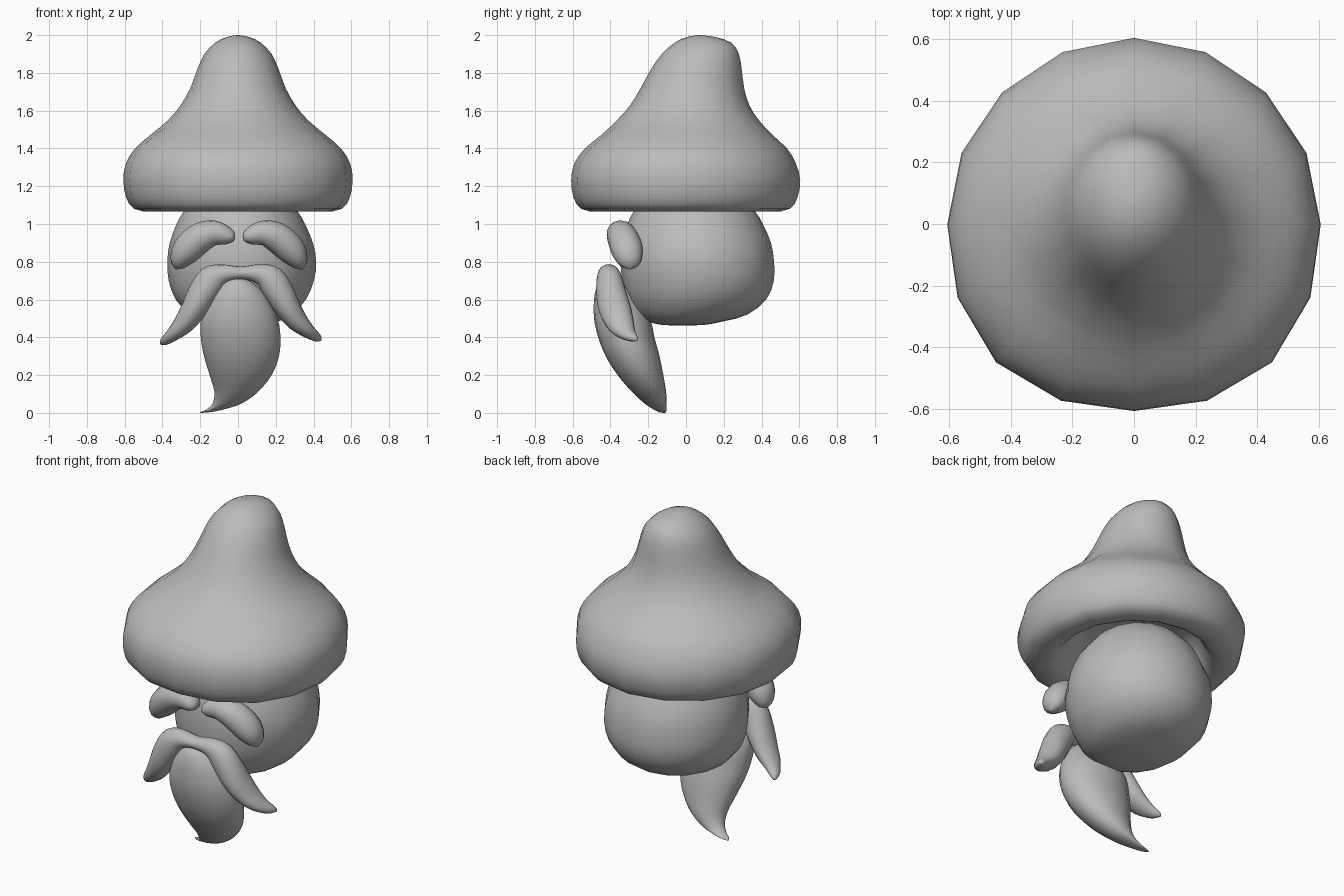
import bpy, bmesh, math
from mathutils import Vector

grey = bpy.data.materials.new("plain grey")
grey.diffuse_color = (0.5, 0.5, 0.5, 1)


def refine(keys, steps):
    """Catmull-Rom interpolation through rows of numbers."""
    out = []
    for i in range(len(keys) - 1):
        a, b, c, d = (keys[max(i - 1, 0)], keys[i], keys[i + 1],
                      keys[min(i + 2, len(keys) - 1)])
        for s in range(steps):
            t = s / steps
            out.append([0.5 * (2 * q + (r - p) * t + (2 * p - 5 * q + 4 * r - w) * t * t
                               + (3 * q - p - 3 * r + w) * t ** 3)
                        for p, q, r, w in zip(a, b, c, d)])
    return out + [list(keys[-1])]


def loft(name, rings, sides):
    """Skin elliptical rings given as (centre, axis u, axis v)."""
    bm = bmesh.new()
    loops = []
    for c, u, v in rings:
        loops.append([bm.verts.new(c + u * math.cos(2 * math.pi * k / sides)
                                   + v * math.sin(2 * math.pi * k / sides))
                      for k in range(sides)])
    for a, b in zip(loops, loops[1:]):
        for k in range(sides):
            j = (k + 1) % sides
            bm.faces.new((a[k], a[j], b[j], b[k]))
    bm.faces.new(loops[0])
    bm.faces.new(loops[-1])
    bmesh.ops.recalc_face_normals(bm, faces=bm.faces)
    for f in bm.faces:
        f.smooth = True
    mesh = bpy.data.meshes.new(name)
    bm.to_mesh(mesh)
    bm.free()
    mesh.materials.append(grey)
    obj = bpy.data.objects.new(name, mesh)
    bpy.context.collection.objects.link(obj)
    return obj


def stack(name, rows, sides, steps=2):
    """Horizontal rings from rows of z, x min, x max, y min, y max."""
    rings = []
    for z, x0, x1, y0, y1 in refine(rows, steps):
        rings.append((Vector(((x0 + x1) / 2, (y0 + y1) / 2, z)),
                      Vector(((x1 - x0) / 2, 0, 0)), Vector((0, (y1 - y0) / 2, 0))))
    return loft(name, rings, sides)


def tube(name, rows, sides=14, steps=3):
    """Rings along a path: x, y, z, radius in the front plane, depth radius."""
    pts = refine(rows, steps)
    rings = []
    for i, (x, y, z, r, d) in enumerate(pts):
        p, q = pts[max(i - 1, 0)], pts[min(i + 1, len(pts) - 1)]
        t = Vector((q[0] - p[0], 0, q[2] - p[2])).normalized()
        rings.append((Vector((x, y, z)), Vector((-t.z, 0, t.x)) * r, Vector((0, d, 0))))
    return loft(name, rings, sides)


# Hat: hollow underside, rounded brim, crown leaning back
hat = stack("hat", [
    (1.26, -.28, .28, -.26, .30),
    (1.20, -.34, .34, -.32, .36),
    (1.11, -.39, .39, -.39, .40),
    (1.066, -.45, .45, -.46, .45),
    (1.08, -.55, .55, -.555, .55),
    (1.14, -.592, .592, -.595, .59),
    (1.23, -.607, .607, -.608, .605),
    (1.32, -.594, .594, -.592, .582),
    (1.40, -.545, .545, -.535, .535),
    (1.47, -.465, .465, -.45, .46),
    (1.55, -.37, .37, -.365, .385),
    (1.63, -.303, .303, -.295, .335),
    (1.72, -.252, .252, -.24, .308),
    (1.82, -.215, .215, -.185, .295),
    (1.90, -.178, .178, -.128, .28),
    (1.96, -.12, .12, -.06, .24),
    (1.99, -.06, .06, .005, .155),
    (2.00, -.005, .005, .065, .075)], 16)
# Brim bulges a little toward its front corners
for v in hat.data.vertices:
    if v.co.y < 0 and v.co.z < 1.5:
        k = 1 + .045 * math.sin(2 * math.atan2(v.co.y, v.co.x)) ** 2
        v.co.x *= k
        v.co.y *= k

# Head: rounded block, flatter underneath
stack("head", [
    (.463, -.01, .03, -.04, .00),
    (.466, -.10, .12, -.13, .10),
    (.485, -.19, .215, -.205, .20),
    (.52, -.255, .285, -.26, .325),
    (.60, -.33, .36, -.31, .425),
    (.70, -.367, .402, -.337, .465),
    (.80, -.374, .414, -.347, .466),
    (.90, -.362, .397, -.34, .45),
    (1.00, -.325, .355, -.31, .407),
    (1.07, -.285, .313, -.275, .363),
    (1.16, -.21, .23, -.20, .27),
    (1.22, -.10, .12, -.08, .14),
    (1.24, -.01, .03, .02, .04)], 16)

# Beard: teardrop with a tip swept sideways and back
stack("beard", [
    (.712, -.01, .01, -.42, -.40),
    (.70, -.06, .06, -.455, -.36),
    (.66, -.11, .115, -.475, -.30),
    (.60, -.155, .165, -.487, -.25),
    (.50, -.195, .21, -.487, -.19),
    (.40, -.197, .225, -.465, -.167),
    (.30, -.18, .217, -.425, -.14),
    (.20, -.15, .178, -.362, -.12),
    (.11, -.125, .105, -.285, -.105),
    (.05, -.135, .02, -.22, -.103),
    (.02, -.165, -.07, -.175, -.103),
    (.005, -.195, -.14, -.145, -.105),
    (.00, -.201, -.195, -.12, -.112)], 20, 3)

# Eyebrows and moustache halves, mirrored across the face
brow = [(.022, -.36, .92, .003, .004), (.03, -.36, .923, .024, .035),
        (.06, -.357, .936, .047, .055), (.13, -.348, .952, .067, .072),
        (.20, -.335, .93, .079, .083), (.26, -.318, .88, .08, .087),
        (.30, -.308, .83, .067, .077), (.325, -.30, .783, .038, .05),
        (.335, -.297, .76, .003, .004)]
half = [(.09, -.41, .737, .051, .054), (.155, -.405, .708, .076, .068),
        (.205, -.395, .635, .077, .08), (.25, -.378, .555, .068, .088),
        (.30, -.357, .485, .056, .08), (.36, -.33, .43, .037, .062),
        (.41, -.288, .395, .021, .035), (.425, -.265, .383, .003, .004)]

for side, s in (("left", -1), ("right", 1)):
    tube(side + "_eyebrow", [(.005 + s * x, y, z, r, d) for x, y, z, r, d in brow])

left = [(.015 - x, y, z - .02 * (x / .42) ** 2, r, d) for x, y, z, r, d in reversed(half)]
right = [(.015 + x, y, z, r, d) for x, y, z, r, d in half]
tube("moustache", left + [(.015, -.415, .741, .034, .045)] + right, 16)
